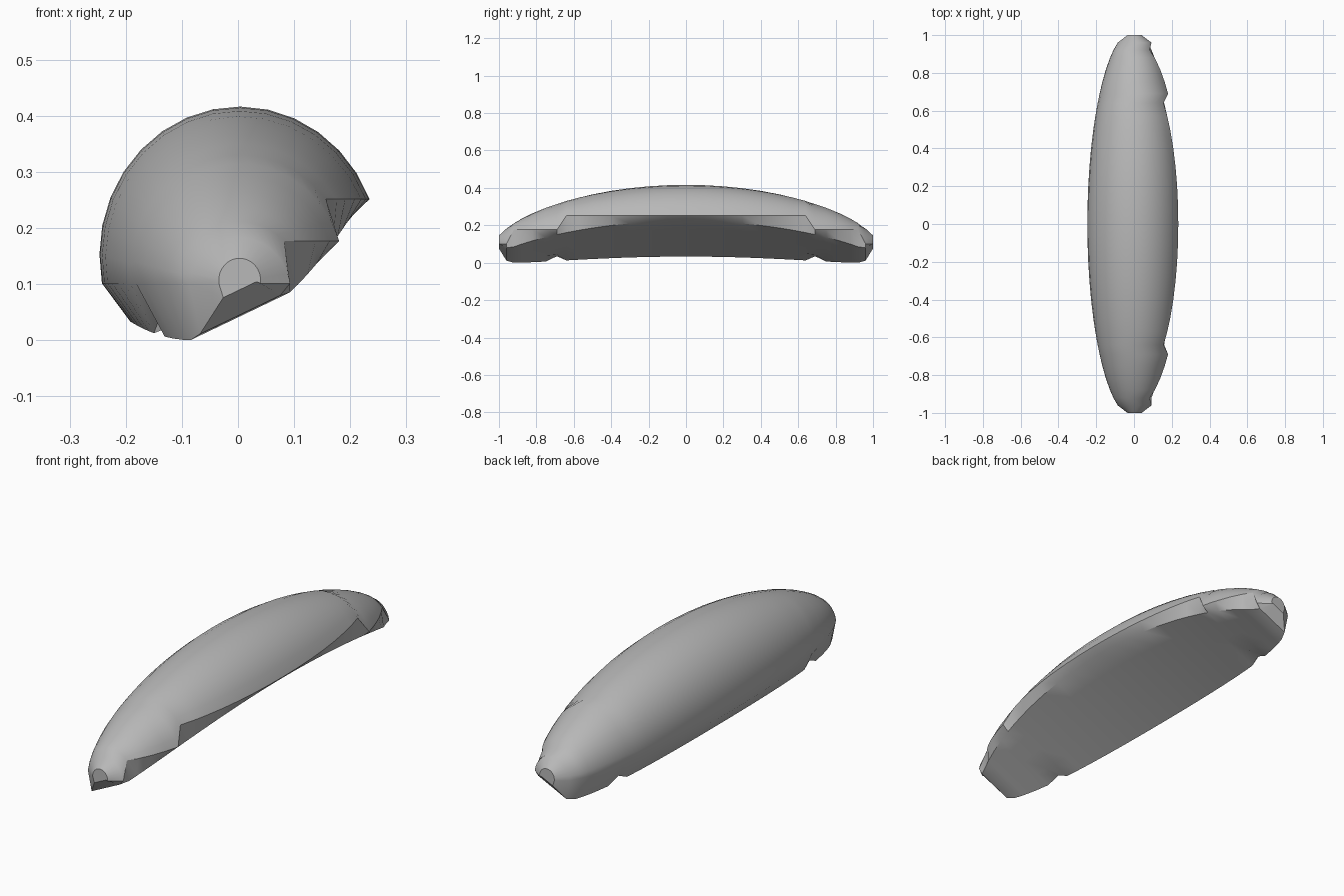
import bpy, bmesh
from math import sin, cos, asin, pi, sqrt

cube = bpy.data.objects.get("Cube")
if cube:
    bpy.data.objects.remove(cube, do_unlink=True)

# One grey for the whole body
grey = bpy.data.materials.new("stone_grey")
grey.use_nodes = True
colour = (0.48, 0.48, 0.48, 1)
grey.diffuse_color = colour
grey.node_tree.nodes["Principled BSDF"].inputs["Base Color"].default_value = colour

RX, RZ, CX = 0.25, 0.265, 0.003   # half width, half height, side offset
ARC = 15                          # segments over the back


def rim_height(y):
    """Stepped height of the upper rim along the +x side."""
    if y < 0.66:
        return 0.25
    return 0.175 if y < 0.93 else 0.1


def section(y):
    """Cross-section: domed back, stepped rims, sloping arched underside."""
    a = abs(y)
    tip = a > 0.99
    s = 0.15 if tip else sqrt(1 - (a / 1.03) ** 2)
    zc = 0.105 if tip else 0.15 - 0.07 * a * a
    w, h = RX * s, RZ * s
    # Arc from the low left rim to the high right rim
    right = asin(max(-0.4, min(0.85, (rim_height(a) - zc) / h)))
    left = pi - asin(max(-0.4, min(0.2, (0.1 - zc) / h)))
    pts = []
    for i in range(ARC + 1):
        t = left + (right - left) * i / ARC
        pts.append((CX + w * cos(t), y, zc + h * sin(t)))
    # Sloping underside, bowed upwards along the length
    base = max(0.124 - 0.1 * a * a, zc - 0.45 * h)
    for u in (0.8, 0.45, 0.05, -0.4, -0.78):
        x = CX + w * u
        z = base + 0.48 * x
        if u < -0.7 and 0.64 < a < 0.72:   # notch in the lower rim
            z += 0.025
        pts.append((x, y, z))
    return pts


# Loft the sections from end to end
half = [0.1, 0.2, 0.3, 0.4, 0.5, 0.57, 0.64, 0.69, 0.75, 0.82, 0.88, 0.92, 0.96, 1.0]
stations = [-y for y in reversed(half)] + [0] + half
bm = bmesh.new()
rings = [[bm.verts.new(p) for p in section(y)] for y in stations]
n = len(rings[0])
for r0, r1 in zip(rings, rings[1:]):
    for i in range(n):
        j = (i + 1) % n
        bm.faces.new((r0[i], r0[j], r1[j], r1[i]))
bm.faces.new(rings[0])
bm.faces.new(rings[-1])
bmesh.ops.recalc_face_normals(bm, faces=bm.faces)

# Rest on the ground
low = min(v.co.z for v in bm.verts)
bmesh.ops.translate(bm, verts=bm.verts, vec=(0, 0, -low))

mesh = bpy.data.meshes.new("curved_shell")
bm.to_mesh(mesh)
bm.free()
mesh.materials.append(grey)
shell = bpy.data.objects.new("curved_shell", mesh)
bpy.context.collection.objects.link(shell)
bpy.ops.object.select_all(action="DESELECT")
shell.select_set(True)
bpy.context.view_layer.objects.active = shell
bpy.ops.object.shade_smooth_by_angle(angle=0.6)
